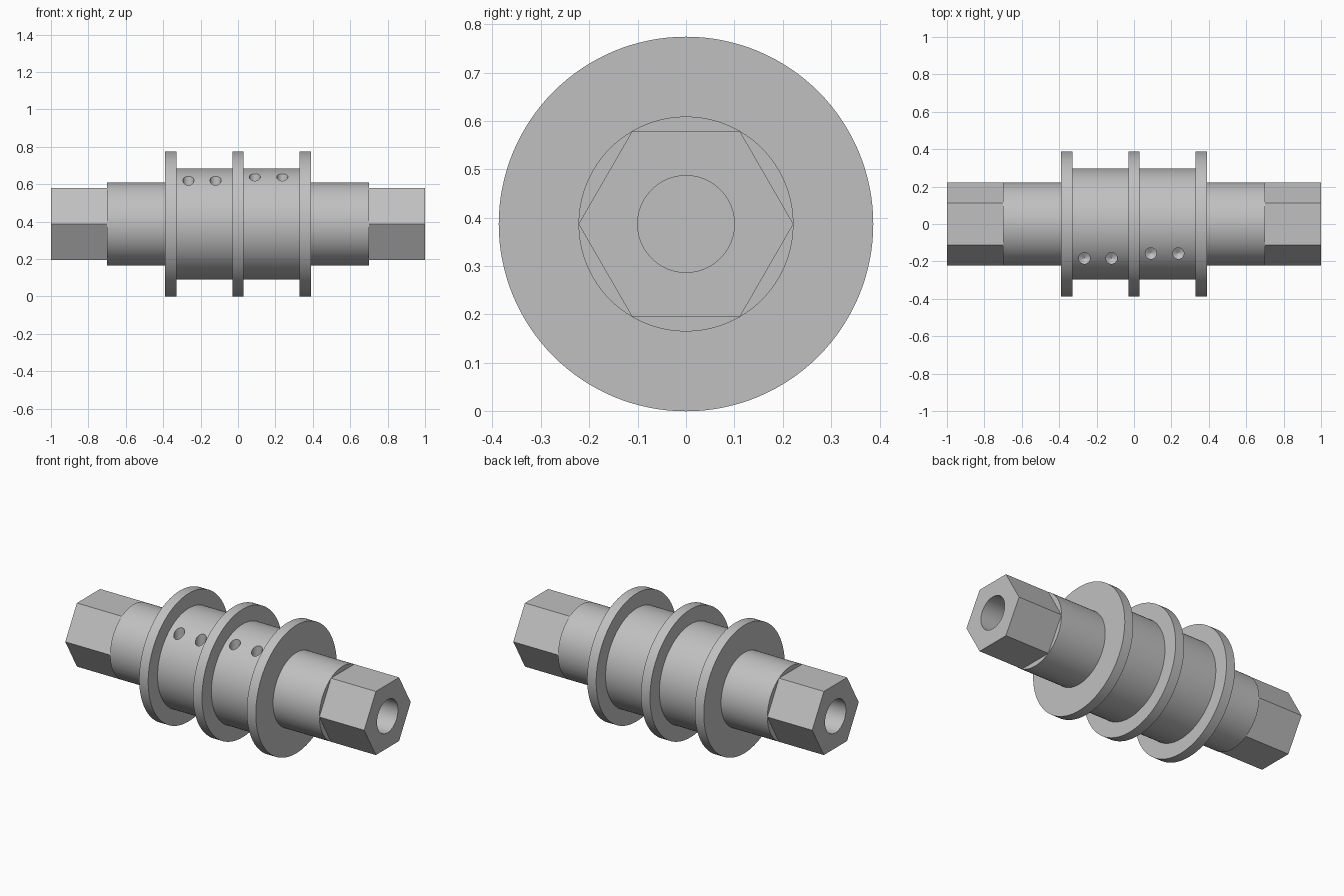
import bpy, bmesh, math
from mathutils import Matrix, Vector

cube = bpy.data.objects.get("Cube")
if cube:
    bpy.data.objects.remove(cube, do_unlink=True)

AXIS_Z = 0.387      # height of the spool axis
SEGMENTS = 128

steel = bpy.data.materials.new("grey steel")
steel.use_nodes = True
colour = (0.53, 0.53, 0.53, 1)
steel.diffuse_color = colour
steel.node_tree.nodes["Principled BSDF"].inputs["Base Color"].default_value = colour


def make_object(name, bm):
    bmesh.ops.recalc_face_normals(bm, faces=bm.faces[:])
    mesh = bpy.data.meshes.new(name)
    bm.to_mesh(mesh)
    bm.free()
    mesh.materials.append(steel)
    obj = bpy.data.objects.new(name, mesh)
    bpy.context.collection.objects.link(obj)
    return obj


def lathe(name, profile, sides=SEGMENTS, axis="X", origin=(0, 0, AXIS_Z)):
    """Solid of revolution from (position along axis, radius) pairs."""
    turn = Matrix.Rotation(math.pi / 2, 4, "Y") if axis == "X" else Matrix()
    place = Matrix.Translation(origin) @ turn
    bm = bmesh.new()
    rings = []
    for along, radius in profile:
        ring = []
        for i in range(sides):
            a = math.tau * i / sides + math.pi / 2
            ring.append(bm.verts.new(place @ Vector((radius * math.cos(a), radius * math.sin(a), along))))
        rings.append(ring)
    for low, high in zip(rings, rings[1:]):
        for i in range(sides):
            j = (i + 1) % sides
            bm.faces.new((low[i], low[j], high[j], high[i]))
    bm.faces.new(rings[0])
    bm.faces.new(rings[-1])
    return make_object(name, bm)


def cut(target, cutters):
    for cutter in cutters:
        mod = target.modifiers.new("cut", "BOOLEAN")
        mod.operation = "DIFFERENCE"
        mod.solver = "EXACT"
        mod.object = cutter
    bpy.context.view_layer.update()
    result = bpy.data.meshes.new_from_object(
        target.evaluated_get(bpy.context.evaluated_depsgraph_get()))
    target.modifiers.clear()
    target.data = result


# Turned body: shaft, drum and three flanges
SHAFT, DRUM, FLANGE = 0.222, 0.297, 0.387
half = [(0.03, FLANGE), (0.03, DRUM), (0.33, DRUM), (0.33, FLANGE),
        (0.39, FLANGE), (0.39, SHAFT), (0.70, SHAFT)]
profile = [(-x, r) for x, r in reversed(half)] + half
body = lathe("spool_body", profile)

# Hexagonal drive ends
hexes = [lathe(name, [(side * 0.70, SHAFT), (side * 1.0, SHAFT)], sides=6)
         for name, side in (("left_hex_end", 1), ("right_hex_end", -1))]

# Blind axial bores and drilled ports in the drum
bores = [lathe("bore_cutter", [(side * 0.2, 0.1), (side * 1.1, 0.1)], sides=64)
         for side in (1, -1)]
ports = []
for x, y in ((-0.265, -0.183), (-0.12, -0.183), (0.09, -0.157), (0.237, -0.157)):
    ports.append(lathe("port_cutter", [(-0.02, 0.001), (0.0, 0.03), (0.3, 0.03)],
                       sides=32, axis="Z", origin=(x, y, AXIS_Z + 0.14)))

cut(body, bores + ports)
for hex_end, bore in zip(hexes, bores):
    cut(hex_end, [bore])
for cutter in bores + ports:
    bpy.data.objects.remove(cutter, do_unlink=True)

# Smooth the turned surfaces, keep edges sharp
bpy.ops.object.select_all(action="DESELECT")
for obj in [body] + hexes:
    obj.select_set(True)
bpy.context.view_layer.objects.active = body
bpy.ops.object.shade_smooth_by_angle(angle=math.radians(30))
